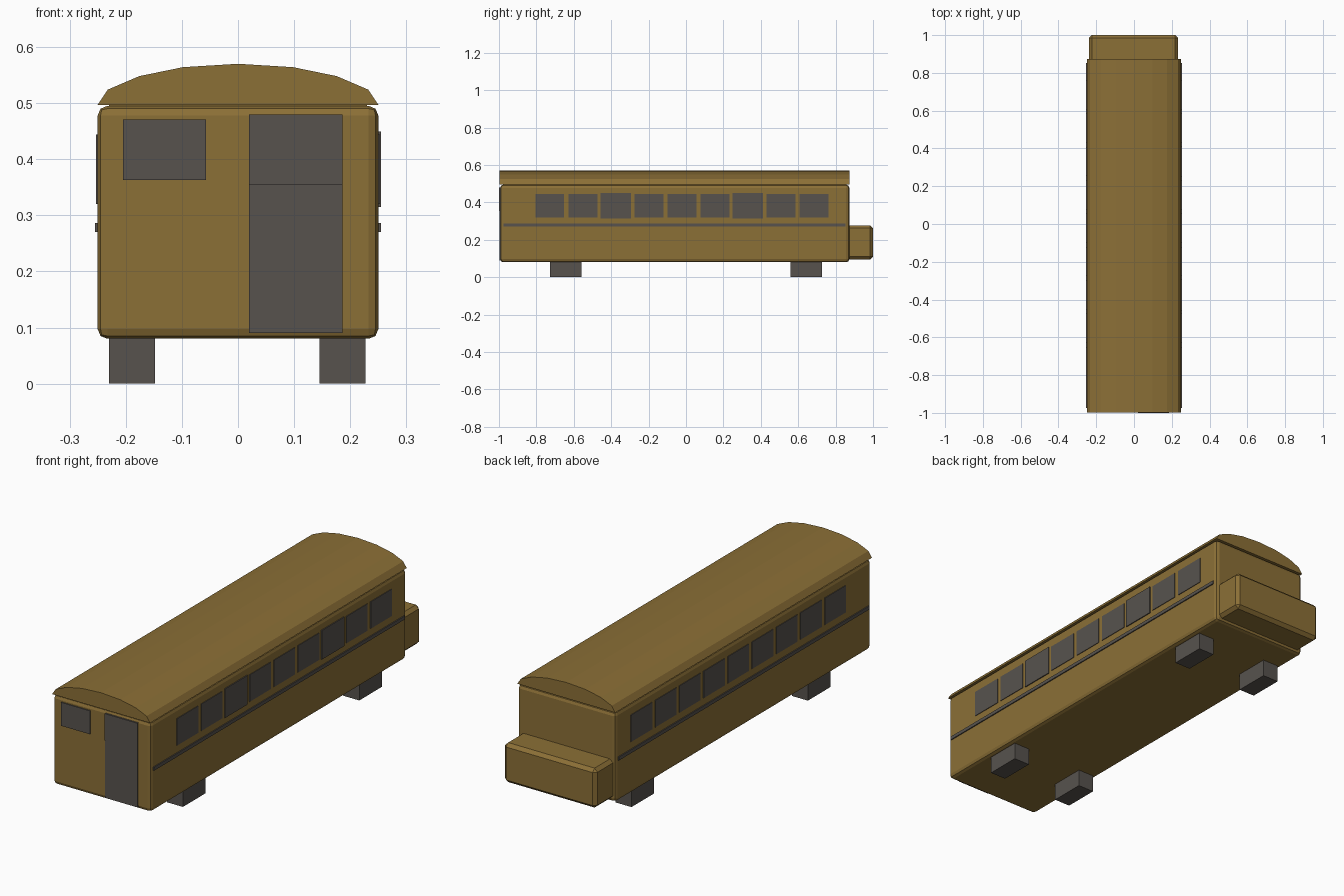
import bpy
import bmesh

cube = bpy.data.objects.get("Cube")
if cube:
    bpy.data.objects.remove(cube, do_unlink=True)


def material(name, rgb):
    m = bpy.data.materials.new(name)
    m.use_nodes = True
    m.diffuse_color = (*rgb, 1)
    m.node_tree.nodes["Principled BSDF"].inputs["Base Color"].default_value = (*rgb, 1)
    return m


gold = material("ochre paint", (0.26, 0.16, 0.037))
grey = material("dark grey", (0.096, 0.086, 0.076))


def finish(bm, name, mat):
    bmesh.ops.recalc_face_normals(bm, faces=bm.faces[:])
    mesh = bpy.data.meshes.new(name)
    bm.to_mesh(mesh)
    bm.free()
    mesh.materials.append(mat)
    ob = bpy.data.objects.new(name, mesh)
    bpy.context.collection.objects.link(ob)
    return ob


def box(name, x, y, z, mat, bevel=0, segments=1):
    """Box spanning the given (low, high) ranges."""
    bm = bmesh.new()
    bmesh.ops.create_cube(bm, size=1)
    for v in bm.verts:
        v.co = [sum(r) / 2 + c * (r[1] - r[0]) for c, r in zip(v.co, (x, y, z))]
    if bevel:
        bmesh.ops.bevel(bm, geom=bm.edges[:], offset=bevel, segments=segments,
                        profile=0.5, affect='EDGES')
    return finish(bm, name, mat)


# Body and rear engine housing
FRONT, BACK, SIDE = -0.993, 0.873, 0.25
box("body", (-SIDE, SIDE), (FRONT, BACK), (0.08, 0.495), gold, 0.017, 2)
box("engine_housing", (-0.238, 0.233), (BACK - 0.03, 1.0), (0.095, 0.277), gold, 0.015)

# Arched roof, extruded along the length
half = [(0.25, 0.497), (0.232, 0.524), (0.176, 0.548), (0.098, 0.564)]
profile = half + [(0, 0.57)] + [(-x, z) for x, z in reversed(half)]
bm = bmesh.new()
face = bm.faces.new([bm.verts.new((x, -0.998, z)) for x, z in profile])
ext = bmesh.ops.extrude_face_region(bm, geom=[face])
for v in ext["geom"]:
    if isinstance(v, bmesh.types.BMVert):
        v.co.y = BACK
finish(bm, "roof", gold)
box("roof_seam", (-0.23, 0.23), (FRONT + 0.02, BACK - 0.02), (0.49, 0.5), gold)

# Side windows and trim strips
for s, label in ((1, "left"), (-1, "right")):
    for i in range(9):
        grow = 0.005 if s > 0 and i in (2, 6) else 0
        yc = -0.728 + i * 0.1765
        xs = sorted((s * (SIDE - 0.005), s * (SIDE + 0.003 + grow / 3)))
        box(f"{label}_window_{i + 1}", xs, (yc - 0.077 - grow, yc + 0.077 + grow),
            (0.32 - grow, 0.444 + grow), grey)
    xs = sorted((s * (SIDE - 0.003), s * (SIDE + 0.005)))
    box(f"{label}_trim_strip", xs, (-0.975, 0.853), (0.27, 0.286), grey)

# Windscreen and door
box("windscreen", (-0.205, -0.057), (-0.998, -0.99), (0.363, 0.471), grey)
box("door_lower", (0.02, 0.186), (-0.997, -0.99), (0.09, 0.355), grey)
box("door_upper", (0.02, 0.186), (-1.0, -0.992), (0.355, 0.48), grey)

# Blocky wheels
for end, yc in (("front", -0.643), ("rear", 0.643)):
    for label, xc in (("right", -0.189), ("left", 0.186)):
        box(f"{end}_{label}_wheel", (xc - 0.041, xc + 0.041),
            (yc - 0.083, yc + 0.083), (0, 0.09), grey)
